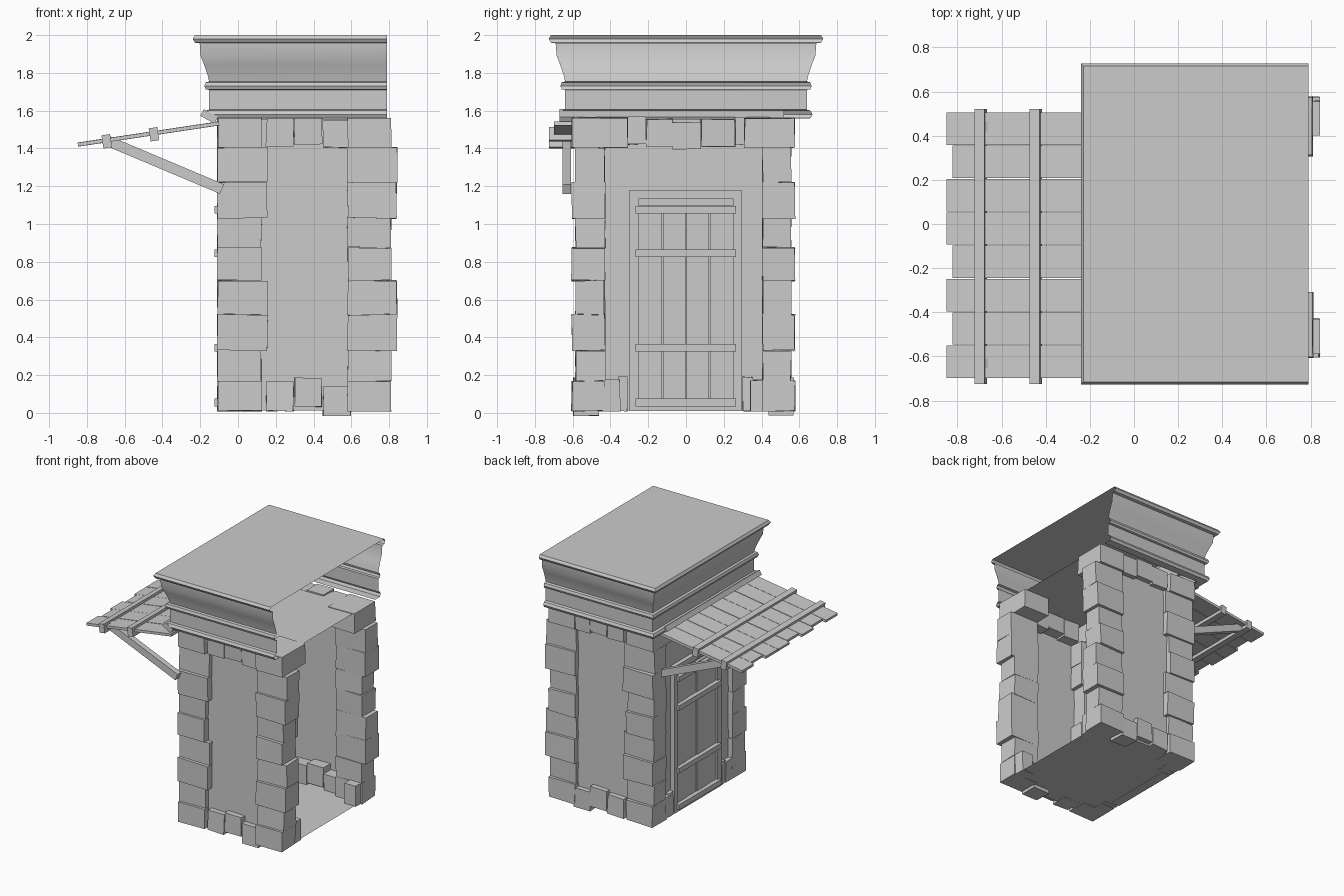
import bpy, bmesh, math, random
from mathutils import Matrix, Vector

random.seed(4)
cube = bpy.data.objects.get("Cube")
if cube:
    bpy.data.objects.remove(cube, do_unlink=True)

grey = bpy.data.materials.new("plain_grey")
grey.use_nodes = True
grey.diffuse_color = (0.6, 0.6, 0.6, 1)
grey.node_tree.nodes["Principled BSDF"].inputs["Base Color"].default_value = (0.6, 0.6, 0.6, 1)


def finish(name, bm, smooth=False):
    mesh = bpy.data.meshes.new(name)
    bm.to_mesh(mesh)
    bm.free()
    mesh.materials.append(grey)
    obj = bpy.data.objects.new(name, mesh)
    bpy.context.collection.objects.link(obj)
    if smooth:
        bpy.ops.object.select_all(action="DESELECT")
        obj.select_set(True)
        bpy.context.view_layer.objects.active = obj
        bpy.ops.object.shade_smooth_by_angle(angle=math.radians(35))
    return obj


def box(bm, x, y, z, tilt=0.0, jitter=0.0):
    """Box between (min, max) pairs, turned about y, with loosely cut corners."""
    mid = Vector([(a + b) / 2 for a, b in (x, y, z)])
    size = [b - a for a, b in (x, y, z)]
    mat = Matrix.Translation(mid) @ Matrix.Rotation(tilt, 4, "Y") @ Matrix.Diagonal((*size, 1))
    verts = bmesh.ops.create_cube(bm, size=1, matrix=mat)["verts"]
    for v in verts:
        v.co += Vector([random.uniform(-jitter, jitter) for _ in range(3)])
    return verts


def beam(bm, start, end, y, thick):
    """Flat beam in the xz plane from start to end."""
    dx, dz = end[0] - start[0], end[1] - start[1]
    length = math.hypot(dx, dz)
    cx, cz = (start[0] + end[0]) / 2, (start[1] + end[1]) / 2
    box(bm, (cx - length / 2, cx + length / 2), y, (cz - thick / 2, cz + thick / 2),
        -math.atan2(dz, dx))


# Plastered shell: floor, ceiling and three walls, open towards +x
bm = bmesh.new()
box(bm, (-0.07, 0.79), (-0.55, 0.53), (0.012, 1.555))
bm.faces.ensure_lookup_table()
bmesh.ops.delete(bm, geom=[f for f in bm.faces if f.normal.x > 0.9], context="FACES_ONLY")
finish("wall_shell", bm)

# Corner stones, alternating in size
rows = [0.01, 0.17, 0.33, 0.52, 0.70, 0.875, 1.03, 1.22, 1.405, 1.56]
J = 0.004
bm = bmesh.new()
for i, (low, high) in enumerate(zip(rows, rows[1:])):
    wide = 0.03 if i in (2, 3, 6, 7) else 0.0
    out = 0.02 if i % 2 == 0 else 0.0
    top = i == len(rows) - 2
    for side in (-1, 1):
        outer = (0.585 if side < 0 else 0.555) + out
        inner = 0.31 if top else 0.43 if side < 0 else 0.405
        ys = sorted((side * outer, side * inner))
        box(bm, (-0.108, 0.125 + wide), ys, (low, high), jitter=J)
        box(bm, (0.58, 0.81 + wide), ys, (low, high), jitter=J)
finish("corner_stones", bm)

# Rows of small stones along the foot and head of the walls
bm = bmesh.new()
for ys in ((-0.595, -0.46), (0.44, 0.57)):
    for x0, foot, head in ((0.15, 0.165, 1.41), (0.30, 0.185, 1.42), (0.45, 0.14, 1.405)):
        box(bm, (x0, x0 + 0.145), ys, (foot - 0.155, foot), jitter=J)
        box(bm, (x0, x0 + 0.145), ys, (head, head + 0.145), jitter=J)
for x in ((-0.105, 0.02), (0.70, 0.80)):
    for y in ((-0.44, -0.35), (0.34, 0.44)):
        box(bm, x, y, (0.01, 0.175), jitter=J)
box(bm, (-0.1, 0.02), (-0.36, -0.31), (0.01, 0.19), jitter=J)
box(bm, (-0.1, 0.02), (0.30, 0.35), (0.01, 0.19), jitter=J)
for y, low in (((-0.31, -0.21), 1.42), ((-0.21, -0.07), 1.41), ((-0.07, 0.08), 1.395),
               ((0.08, 0.26), 1.41), ((0.26, 0.32), 1.42)):
    box(bm, (-0.105, 0.02), y, (low, low + 0.145), jitter=J)
finish("course_stones", bm)

# Cornice: moulding swept round three sides, capped by the flat roof
profile = [(-0.04, 1.558), (0.02, 1.56), (0.03, 1.58), (0.02, 1.6), (0, 1.605),
           (0, 1.71), (0.018, 1.713), (0.025, 1.73), (0.018, 1.75), (0, 1.755),
           (0.008, 1.79), (0.025, 1.84), (0.045, 1.89), (0.05, 1.957),
           (0.075, 1.96), (0.087, 1.98), (0.075, 2.0)]
bm = bmesh.new()
rings = []
for off, z in profile:
    x, y = -0.153 - off, 0.64 + off
    rings.append([bm.verts.new(p) for p in
                  ((0.79, -y, z), (x, -y, z), (x, y, z), (0.79, y, z))])
for a, b in zip(rings, rings[1:]):
    for k in range(3):
        bm.faces.new((a[k + 1], a[k], b[k], b[k + 1]))
bm.faces.new(rings[-1])
bmesh.ops.recalc_face_normals(bm, faces=bm.faces)
finish("cornice_roof", bm, smooth=True)

# Door: frame, planks and cross rails showing on both sides of the wall
bm = bmesh.new()
deep = (-0.105, -0.03)
for y, z in (((-0.30, -0.25), (0.01, 1.18)), ((0.25, 0.295), (0.01, 1.18)),
             ((-0.25, 0.25), (1.135, 1.18)), ((-0.25, 0.25), (0.01, 0.05))):
    box(bm, deep, y, z)
finish("door_frame", bm)

bm = bmesh.new()
for k in range(4):
    y0 = -0.25 + 0.125 * k
    box(bm, (-0.09 - 0.004 * (k % 2), -0.05 + 0.004 * (k % 2)), (y0 + 0.002, y0 + 0.123), (0.05, 1.1))
finish("door_planks", bm)

bm = bmesh.new()
for z in (0.055, 0.345, 0.845, 1.075):
    box(bm, (-0.125, -0.015), (-0.268, 0.265), (z - 0.02, z + 0.02))
finish("door_rails", bm)

# Awning: sloping planks, two battens, two braces and a top rail
bm = bmesh.new()
slope = 0.15
for k in range(8):
    y0 = -0.70 + 0.151 * k
    end = -0.82 if k in (1, 3, 6) else -0.848
    beam(bm, (end, 1.42 + slope * (end + 0.85)), (-0.10, 1.42 + slope * 0.75),
         (y0 + 0.002, y0 + 0.149), 0.02 + 0.002 * (k % 2))
finish("awning_planks", bm)

bm = bmesh.new()
for x, z in ((-0.695, 1.438), (-0.445, 1.475)):
    box(bm, (x - 0.023, x + 0.023), (-0.725, 0.52), (z - 0.035, z + 0.035), -slope)
finish("awning_battens", bm)

bm = bmesh.new()
for y in ((-0.655, -0.61), (0.42, 0.465)):
    beam(bm, (-0.69, 1.44), (-0.085, 1.185), y, 0.055)
finish("awning_braces", bm)

bm = bmesh.new()
box(bm, (-0.195, -0.11), (-0.67, 0.52), (1.55, 1.59), 0.5)
finish("awning_top_rail", bm)
